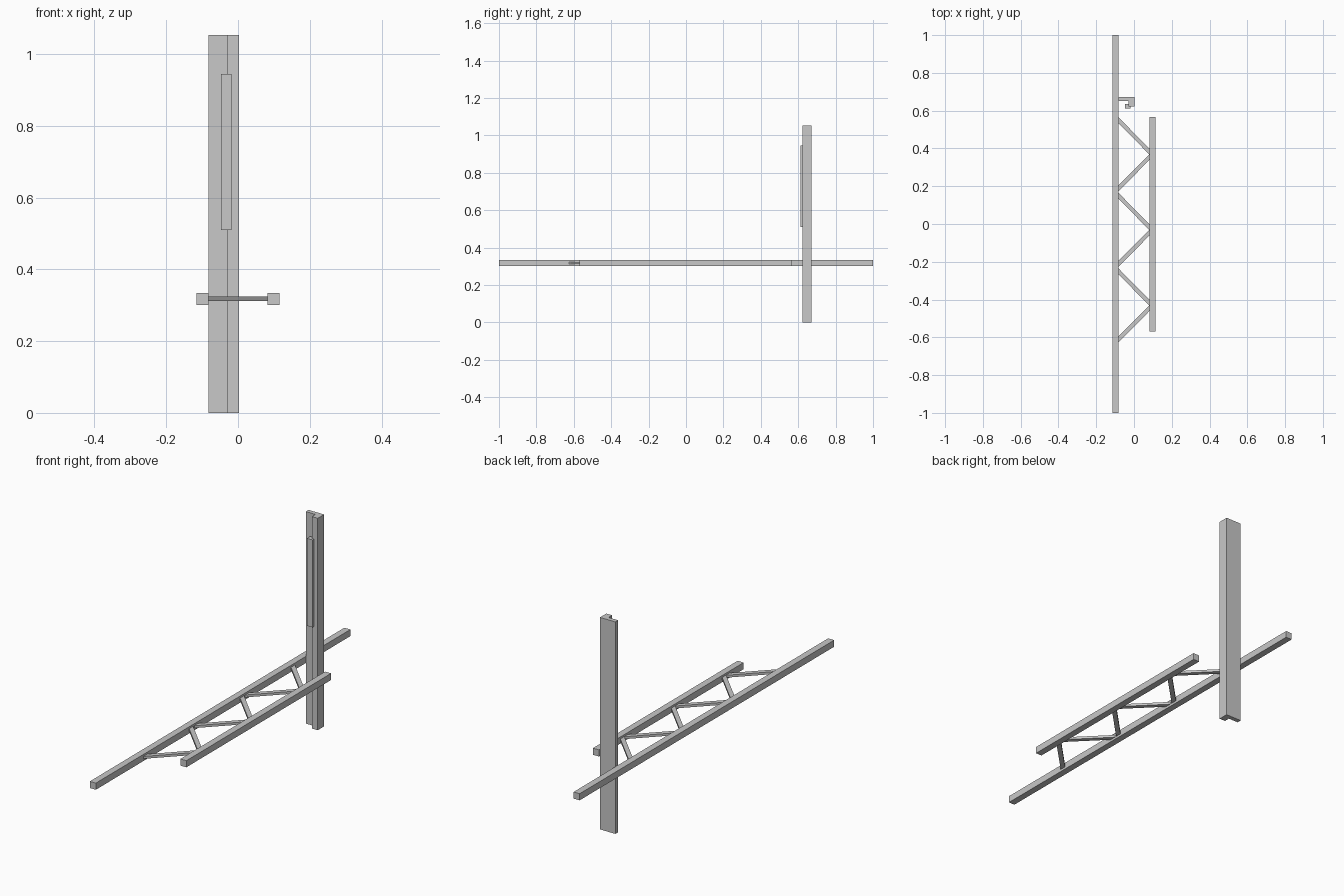
import bpy
import bmesh

cube = bpy.data.objects.get("Cube")
if cube:
    bpy.data.objects.remove(cube, do_unlink=True)

# Single plain grey
grey = bpy.data.materials.new("plain_grey")
grey.use_nodes = True
colour = (0.58, 0.58, 0.58, 1)
grey.diffuse_color = colour
grey.node_tree.nodes["Principled BSDF"].inputs["Base Color"].default_value = colour


def extrude(name, outline, z0, z1):
    """Raise a flat outline (x, y) from z0 to z1."""
    bm = bmesh.new()
    face = bm.faces.new([bm.verts.new((x, y, z0)) for x, y in outline])
    up = bmesh.ops.extrude_face_region(bm, geom=[face])["geom"]
    tops = [v for v in up if isinstance(v, bmesh.types.BMVert)]
    bmesh.ops.translate(bm, verts=tops, vec=(0, 0, z1 - z0))
    bmesh.ops.recalc_face_normals(bm, faces=bm.faces)
    mesh = bpy.data.meshes.new(name)
    bm.to_mesh(mesh)
    bm.free()
    mesh.materials.append(grey)
    obj = bpy.data.objects.new(name, mesh)
    bpy.context.collection.objects.link(obj)
    return obj


def box(name, x0, x1, y0, y1, z0, z1):
    return extrude(name, [(x0, y0), (x1, y0), (x1, y1), (x0, y1)], z0, z1)


# Parallel rails
RAIL_Z = (0.301, 0.334)
box("long_rail", -0.115, -0.082, -1.0, 1.0, *RAIL_Z)
box("short_rail", 0.082, 0.115, -0.57, 0.567, *RAIL_Z)

# Zigzag braces between the rails, ends cut flush
LEFT, RIGHT, HALF, RUN, PITCH = -0.083, 0.083, 0.0155, 0.168, 0.4
for i in range(3):
    start = 0.55 - i * PITCH
    back = start - RUN - 0.026
    for label, ya, yb in (("out", start, start - RUN), ("return", back - RUN, back)):
        extrude(f"brace_{label}_{i + 1}",
                [(LEFT, ya - HALF), (RIGHT, yb - HALF),
                 (RIGHT, yb + HALF), (LEFT, ya + HALF)], 0.312, 0.324)

# Upright post with an L-shaped section
extrude("upright_post",
        [(-0.082, 0.672), (-0.082, 0.65), (-0.029, 0.65),
         (-0.029, 0.622), (0.003, 0.622), (0.003, 0.672)], 0, 1.054)

# Handle strip on the front of the post
box("handle_strip", -0.048, -0.018, 0.611, 0.636, 0.51, 0.945)
